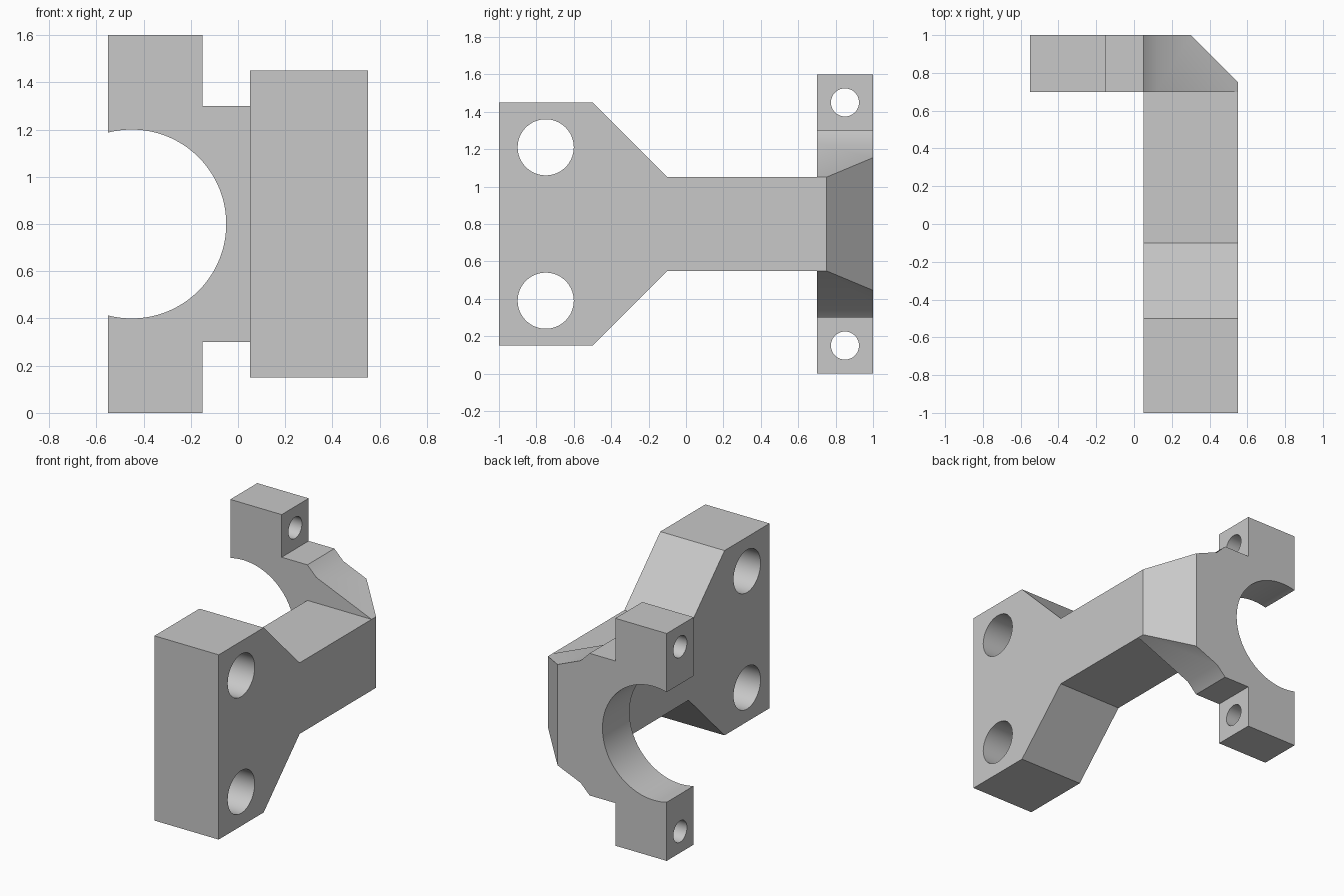
import bpy, bmesh
from math import pi, sin, cos, acos, radians
from mathutils import Vector, Matrix

cube = bpy.data.objects.get("Cube")
if cube:
    bpy.data.objects.remove(cube, do_unlink=True)

grey = bpy.data.materials.new("plain grey")
grey.use_nodes = True
colour = (0.58, 0.58, 0.58, 1)
grey.diffuse_color = colour
grey.node_tree.nodes["Principled BSDF"].inputs["Base Color"].default_value = colour

MID = 0.8  # height of the horizontal symmetry plane


def finish(name, bm):
    bmesh.ops.recalc_face_normals(bm, faces=bm.faces)
    mesh = bpy.data.meshes.new(name)
    bm.to_mesh(mesh)
    bm.free()
    mesh.materials.append(grey)
    obj = bpy.data.objects.new(name, mesh)
    bpy.context.collection.objects.link(obj)
    return obj


def extrude(points, depth):
    """Prism from a closed outline of 3D points."""
    bm = bmesh.new()
    face = bm.faces.new([bm.verts.new(p) for p in points])
    new = bmesh.ops.extrude_face_region(bm, geom=[face])["geom"]
    verts = [v for v in new if isinstance(v, bmesh.types.BMVert)]
    bmesh.ops.translate(bm, verts=verts, vec=depth)
    return bm


def mirrored(half):
    """Close an upper half outline by reflecting it about the mid height."""
    return half + [(a, 2 * MID - z) for a, z in reversed(half)]


def boolean(target, other, operation):
    mod = target.modifiers.new(operation.lower(), 'BOOLEAN')
    mod.operation, mod.solver, mod.object = operation, 'EXACT', other
    bpy.context.view_layer.objects.active = target
    bpy.ops.object.modifier_apply(modifier=mod.name)
    bpy.data.objects.remove(other, do_unlink=True)


def drill(target, x, y, z, radius, length):
    """Round hole along x."""
    bm = bmesh.new()
    bmesh.ops.create_cone(bm, cap_ends=True, segments=64, radius1=radius, radius2=radius,
                          depth=length, matrix=Matrix.Translation((x, y, z)) @ Matrix.Rotation(pi / 2, 4, 'Y'))
    cutter = finish("hole_cutter", bm)
    cutter.hide_render = True
    boolean(target, cutter, 'DIFFERENCE')


# Clamp plate: half-round bore, two lugs and sloping shoulders
bore_x, bore_r, steps = -0.45, 0.4, 40
end = acos(-0.1 / bore_r)
arc = [(bore_x + bore_r * cos(end * i / steps), MID + bore_r * sin(end * i / steps))
       for i in range(1, steps + 1)]
shoulder = [(-0.55, 1.6), (-0.15, 1.6), (-0.15, 1.3), (0.05, 1.3), (0.12, 1.23), (0.55, 1.05)]
outline = mirrored(arc + shoulder) + [(bore_x + bore_r, MID)]
bm = extrude([(x, 0.7, z) for x, z in outline], Vector((0, 0.3, 0)))

# Chamfer on the outer rear corner
cut = bmesh.ops.bisect_plane(bm, geom=bm.verts[:] + bm.edges[:] + bm.faces[:],
                             plane_co=(0.3, 1, 0), plane_no=(1, 1, 0), clear_outer=True)
rim = [e for e in cut["geom_cut"] if isinstance(e, bmesh.types.BMEdge)]
bmesh.ops.contextual_create(bm, geom=rim)
bracket = finish("clamp_bracket", bm)

# Arm flaring into the mounting block
side = mirrored([(-1, 1.45), (-0.5, 1.45), (-0.1, 1.05), (0.7, 1.05)])
arm = finish("mounting_arm", extrude([(0.05, y, z) for y, z in side], Vector((0.5, 0, 0))))
boolean(bracket, arm, 'UNION')

# Mounting holes and lug bolt holes
for sign in (-1, 1):
    drill(bracket, 0.3, -0.75, MID + sign * 0.41, 0.15, 0.7)
    drill(bracket, -0.35, 0.85, MID + sign * 0.65, 0.075, 0.6)

bpy.ops.object.select_all(action='DESELECT')
bracket.select_set(True)
bpy.context.view_layer.objects.active = bracket
bpy.ops.object.shade_smooth_by_angle(angle=radians(30))
